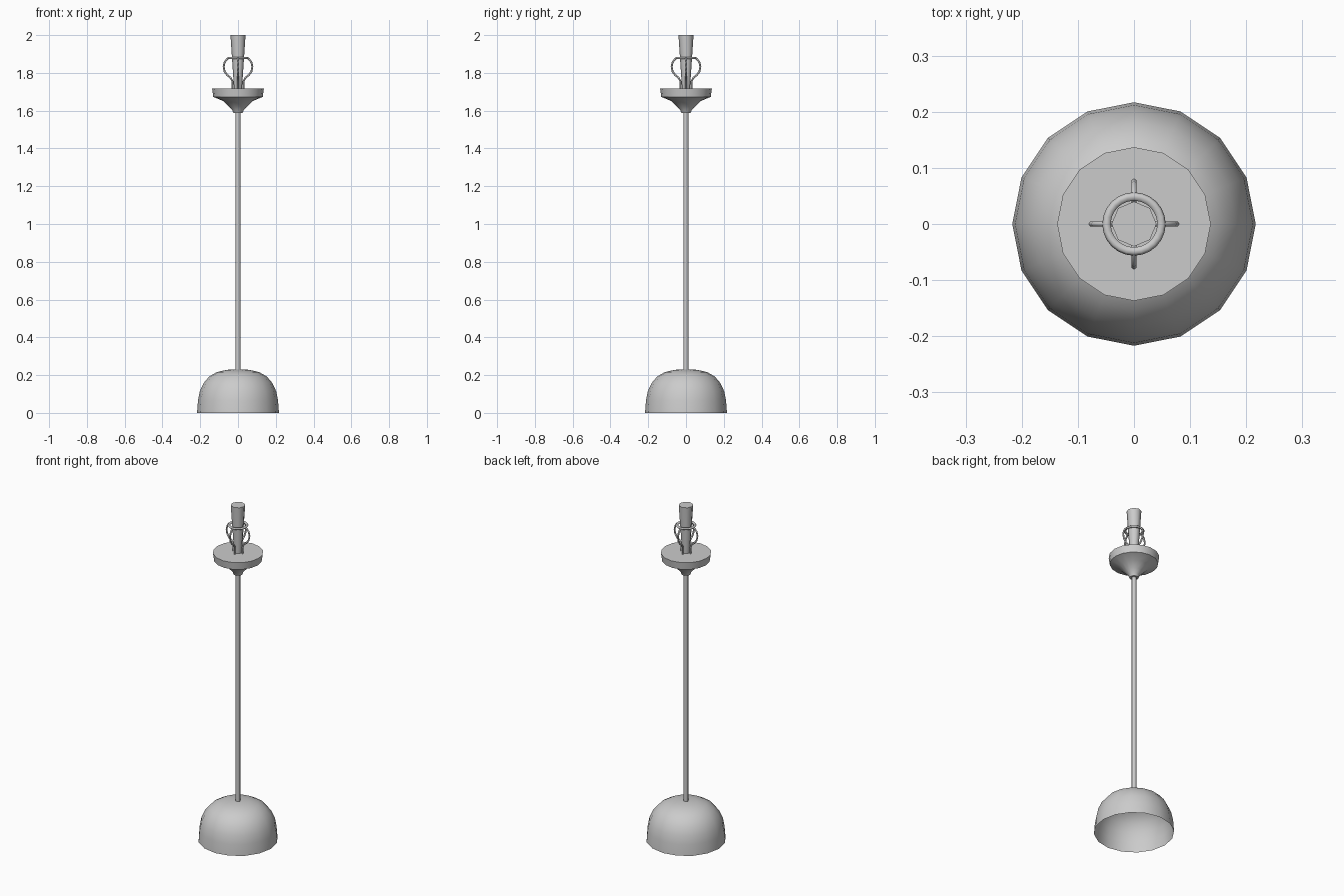
import bpy, bmesh, math

if "Cube" in bpy.data.objects:
    bpy.data.objects.remove(bpy.data.objects["Cube"])


def finish(name, bm, angle=40):
    me = bpy.data.meshes.new(name)
    bm.to_mesh(me)
    bm.free()
    ob = bpy.data.objects.new(name, me)
    bpy.context.collection.objects.link(ob)
    bpy.ops.object.select_all(action='DESELECT')
    ob.select_set(True)
    bpy.context.view_layer.objects.active = ob
    bpy.ops.object.shade_smooth_by_angle(angle=math.radians(angle))
    return ob


def lathe(name, profile, sides, angle=40):
    """Revolve (radius, z) points, listed bottom to top, around z."""
    bm = bmesh.new()
    rings = []
    for r, z in profile:
        if r == 0:
            rings.append([bm.verts.new((0, 0, z))] * sides)
        else:
            rings.append([bm.verts.new((r * math.cos(math.tau * i / sides),
                                        r * math.sin(math.tau * i / sides), z))
                          for i in range(sides)])
    for low, high in zip(rings, rings[1:]):
        for i in range(sides):
            j = (i + 1) % sides
            bm.faces.new(list(dict.fromkeys((low[i], low[j], high[j], high[i]))))
    return finish(name, bm, angle)


def tube(name, path, radius, turn):
    """Six-sided tube along a path in the xz plane, turned around z."""
    bm = bmesh.new()
    rings = []
    for k, (x, z) in enumerate(path):
        x0, z0 = path[max(k - 1, 0)]
        x1, z1 = path[min(k + 1, len(path) - 1)]
        d = math.hypot(x1 - x0, z1 - z0)
        nx, nz = (z1 - z0) / d, -(x1 - x0) / d
        ring = []
        for i in range(6):
            a = math.tau * i / 6
            c, s = radius * math.cos(a), radius * math.sin(a)
            ring.append(bm.verts.new((x + nx * c, s, z + nz * c)))
        rings.append(ring)
    for a, b in zip(rings, rings[1:]):
        for i in range(6):
            j = (i + 1) % 6
            bm.faces.new((a[i], a[j], b[j], b[i]))
    bm.faces.new(rings[0][::-1])
    bm.faces.new(rings[-1])
    bmesh.ops.recalc_face_normals(bm, faces=bm.faces)
    ob = finish(name, bm, 65)
    ob.rotation_euler.z = turn
    return ob


# Hollow domed base, open underneath
lathe("base_dome", [(0.217, 0), (0.212, 0.065), (0.202, 0.115), (0.182, 0.158),
                    (0.152, 0.193), (0.112, 0.216), (0.06, 0.228), (0, 0.231)], 16)

# Long slim pole
lathe("pole", [(0, 0.22), (0.013, 0.22), (0.013, 1.6), (0, 1.6)], 8, 50)

# Flared dish with a flat top and a rim band
lathe("dish", [(0, 1.587), (0.024, 1.587), (0.03, 1.602), (0.048, 1.622),
               (0.08, 1.652), (0.131, 1.673), (0.137, 1.717), (0, 1.717)], 16)

# Tapered stem widening upwards
lathe("torch_stem", [(0, 1.715), (0.021, 1.715), (0.04, 2.0), (0, 2.0)], 8, 50)

# Ring held around the stem
bm_ring = [(0.049 + 0.0075 * math.cos(a), 1.879 + 0.006 * math.sin(a))
           for a in (math.tau * i / 6 for i in range(7))]
ring = lathe("holder_ring", bm_ring, 24, 65)
bm = bmesh.new()
bm.from_mesh(ring.data)
bmesh.ops.remove_doubles(bm, verts=bm.verts, dist=1e-5)
bmesh.ops.recalc_face_normals(bm, faces=bm.faces)
bm.to_mesh(ring.data)
bm.free()

# Four curved wires carrying the ring
wire = [(0.03, 1.715), (0.03, 1.755), (0.038, 1.773), (0.058, 1.789), (0.071, 1.808),
        (0.076, 1.832), (0.071, 1.856), (0.06, 1.871), (0.052, 1.878)]
for k in range(4):
    tube(f"holder_wire_{k + 1}", wire, 0.005, k * math.pi / 2)
